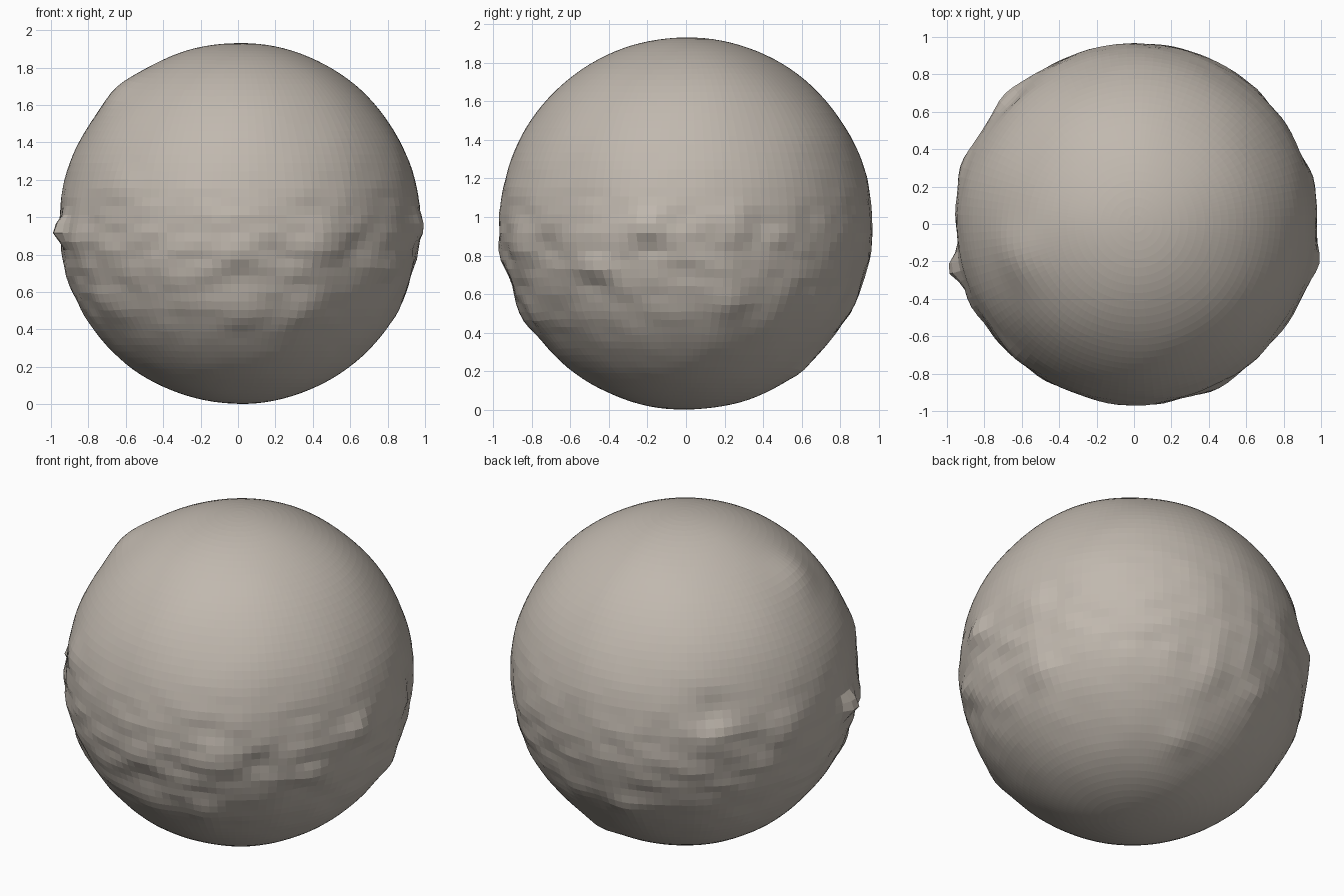
import bpy, bmesh, math
from mathutils import Vector, noise

cube = bpy.data.objects.get("Cube")
if cube:
    bpy.data.objects.remove(cube, do_unlink=True)

RADIUS = 0.965
CENTRE = Vector((0.01, 0, RADIUS))
features = []


def facing(azimuth, elevation, across, above):
    """Unit direction of a surface spot, placed across and above one side's middle."""
    a, e = math.radians(azimuth), math.radians(elevation)
    out = Vector((math.cos(a) * math.cos(e), math.sin(a) * math.cos(e), math.sin(e)))
    right = Vector((-math.sin(a), math.cos(a), 0))
    up = out.cross(right)
    depth = math.sqrt(1 - across ** 2 - above ** 2)
    return out * depth + right * across + up * above


def add_spots(azimuth, elevation, height, width, *spots):
    """Raise (or sink, if height is negative) round spots on one side."""
    for across, above in spots:
        features.append((facing(azimuth, elevation, across, above), height, width))


def relief(n):
    """Surface height in direction n: broad undulation, fine ripples and spots."""
    height = noise.noise(n * 2.6) * 0.006
    ripple = noise.noise(Vector((n.x * 6, n.y * 6, n.z * 10)))
    belt = math.exp(-((n.z + 0.2) / 0.42) ** 2)
    height += ripple * belt * 0.012
    for centre, amount, width in features:
        offset = n - centre
        offset.z *= 1.2
        height += amount * math.exp(-offset.length_squared / width ** 2)
    return height


# Front: rounded knobs with hollows between them, and a high left shoulder
add_spots(-90, 0, 0.02, 0.13, (0, -.48), (0, -.17), (-.73, -.43), (.45, -.1), (-.66, .2))
add_spots(-90, 0, -.017, 0.12, (0, -.31), (.64, -.15))
add_spots(-90, 0, 0.03, 0.17, (-.66, .73))

# Left flank: two rows of knobs above a row of hollows
add_spots(0, 0, 0.02, 0.11, (-.2, 0), (.26, 0), (-.5, -.22), (.23, -.42), (-.8, -.5))
add_spots(0, 0, -.015, 0.1, (-.2, -.15), (.4, 0), (-.46, -.37), (0, -.3))

# Right flank: the tallest knob and its lower neighbours
add_spots(180, 0, 0.075, 0.075, (.24, -.04))
add_spots(180, 0, 0.02, 0.11, (.44, -.08), (.64, -.15), (-.4, 0))

# Back right quarter
add_spots(135, 25, 0.02, 0.1, (.48, -.35), (0, -.37), (-.46, -.74))
add_spots(135, 25, -.02, 0.11, (.28, -.43), (0, -.23))

# Back left quarter, low down
add_spots(45, -25, 0.018, 0.1, (.53, -.1), (.32, -.48), (-.84, .2))

# Lumpy rock body
bm = bmesh.new()
bmesh.ops.create_uvsphere(bm, u_segments=120, v_segments=64, radius=1)
for vert in bm.verts:
    n = vert.co.normalized()
    vert.co = CENTRE + n * (RADIUS + relief(n))

mesh = bpy.data.meshes.new("rock_body")
bm.to_mesh(mesh)
bm.free()
body = bpy.data.objects.new("rock_body", mesh)
bpy.context.collection.objects.link(body)

# Warm grey stone
stone = bpy.data.materials.new("warm_grey_stone")
stone.use_nodes = True
colour = (0.53, 0.48, 0.425, 1)
stone.diffuse_color = colour
stone.node_tree.nodes["Principled BSDF"].inputs["Base Color"].default_value = colour
mesh.materials.append(stone)
